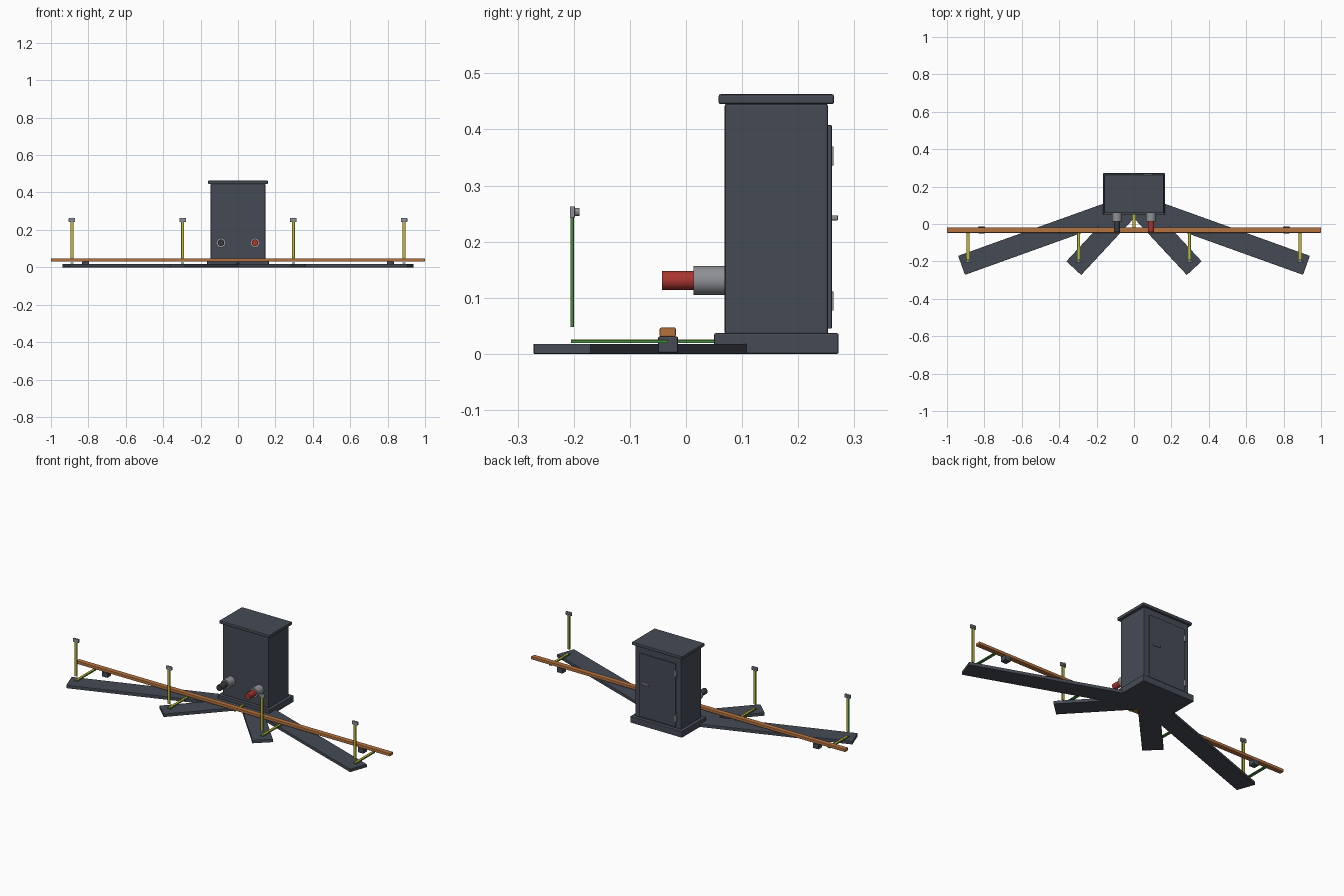
import bpy
import math
from mathutils import Vector

cube = bpy.data.objects.get("Cube")
if cube:
    bpy.data.objects.remove(cube, do_unlink=True)


def material(name, rgb):
    m = bpy.data.materials.new(name)
    m.use_nodes = True
    m.diffuse_color = (*rgb, 1)
    m.node_tree.nodes["Principled BSDF"].inputs["Base Color"].default_value = (*rgb, 1)
    return m


SLATE = material("slate grey", (0.06, 0.07, 0.09))
COPPER = material("copper", (0.46, 0.17, 0.05))
RED = material("red", (0.4, 0.035, 0.03))
STEEL = material("steel grey", (0.27, 0.28, 0.3))
BLACK = material("dark grey", (0.04, 0.043, 0.05))
YELLOW = material("yellow", (0.65, 0.45, 0.02))
GREEN = material("green", (0.06, 0.25, 0.05))


def box(name, mat, x, y, z, bevel=0.0):
    """Box spanning the given (low, high) ranges."""
    spans = (x, y, z)
    bpy.ops.mesh.primitive_cube_add(size=1, location=[(a + b) / 2 for a, b in spans])
    ob = bpy.context.object
    ob.name = name
    ob.scale = [b - a for a, b in spans]
    bpy.ops.object.transform_apply(location=False, rotation=False, scale=True)
    ob.data.materials.append(mat)
    if bevel:
        mod = ob.modifiers.new("soft edges", "BEVEL")
        mod.width = bevel
        mod.segments = 2
    return ob


def around(c, half):
    return (c - half, c + half)


def cylinder(name, mat, x, z, radius, y):
    """Cylinder lying along y."""
    bpy.ops.mesh.primitive_cylinder_add(
        vertices=24, radius=radius, depth=y[1] - y[0],
        location=(x, sum(y) / 2, z), rotation=(math.pi / 2, 0, 0))
    ob = bpy.context.object
    ob.name = name
    ob.data.materials.append(mat)
    bpy.ops.object.shade_smooth_by_angle()
    return ob


def strap(name, x, y):
    """Flat earth strap lying near the ground, with a yellow stripe on top."""
    box(name, GREEN, around(x, 0.008), y, (0.019, 0.025))
    box(name + "_stripe", YELLOW, around(x, 0.0045), y, (0.024, 0.0256))


# Cabinet
box("cabinet_plinth", SLATE, around(0, 0.165), (0.05, 0.272), (0, 0.037), 0.003)
box("cabinet_body", SLATE, around(0, 0.146), (0.069, 0.253), (0.034, 0.446), 0.004)
box("cabinet_lid", SLATE, around(0, 0.16), (0.058, 0.264), (0.445, 0.463), 0.004)
box("cabinet_door", SLATE, around(0, 0.115), (0.25, 0.26), (0.045, 0.408), 0.002)
box("door_handle", STEEL, (0.05, 0.098), (0.258, 0.271), (0.238, 0.247), 0.002)
for label, z in (("upper", 0.353), ("lower", 0.094)):
    box(label + "_hinge", STEEL, around(-0.115, 0.006), (0.253, 0.263), around(z, 0.017), 0.001)

# Pipe outlets on the cabinet front
for label, x, mat in (("left", 0.091, RED), ("right", -0.091, BLACK)):
    cylinder(label + "_collar", STEEL, x, 0.131, 0.026, (0.013, 0.072))
    cylinder(label + "_pipe", mat, x, 0.131, 0.017, (-0.043, 0.02))

# Copper bar and its end supports
box("copper_bar", COPPER, (-1, 1), (-0.047, -0.018), (0.03, 0.047), 0.003)
strap("centre_strap", 0, (-0.035, 0.06))

hub = Vector((0, 0.11, 0))
for side, s in (("left", 1), ("right", -1)):
    box(side + "_bar_support", SLATE, around(s * 0.815, 0.018), (-0.05, -0.014), (0.002, 0.031), 0.003)

    # Ground planks radiating from the cabinet, each with strap, post and clamp
    for reach, end, post_x in (("outer", (0.922, -0.221), 0.888),
                               ("inner", (0.322, -0.236), 0.296)):
        tag = side + "_" + reach
        run = Vector((s * end[0], end[1], 0)) - hub
        plank = box(tag + "_plank", SLATE, around(0, run.length / 2), around(0, 0.054), (0, 0.018), 0.002)
        mid = hub + run / 2
        plank.location.x, plank.location.y = mid.x, mid.y
        plank.rotation_euler.z = math.atan2(run.y, run.x)

        x = s * post_x
        strap(tag + "_strap", x, (-0.205, -0.032))
        box(tag + "_post", GREEN, around(x, 0.008), around(-0.203, 0.0025), (0.048, 0.246))
        box(tag + "_post_stripe", YELLOW, around(x, 0.0045), around(-0.203, 0.003), (0.048, 0.246))
        box(tag + "_clamp", STEEL, around(x, 0.017), (-0.207, -0.198), (0.243, 0.263), 0.001)
        cylinder(tag + "_clamp_bolt", STEEL, x, 0.253, 0.007, (-0.2, -0.19))
